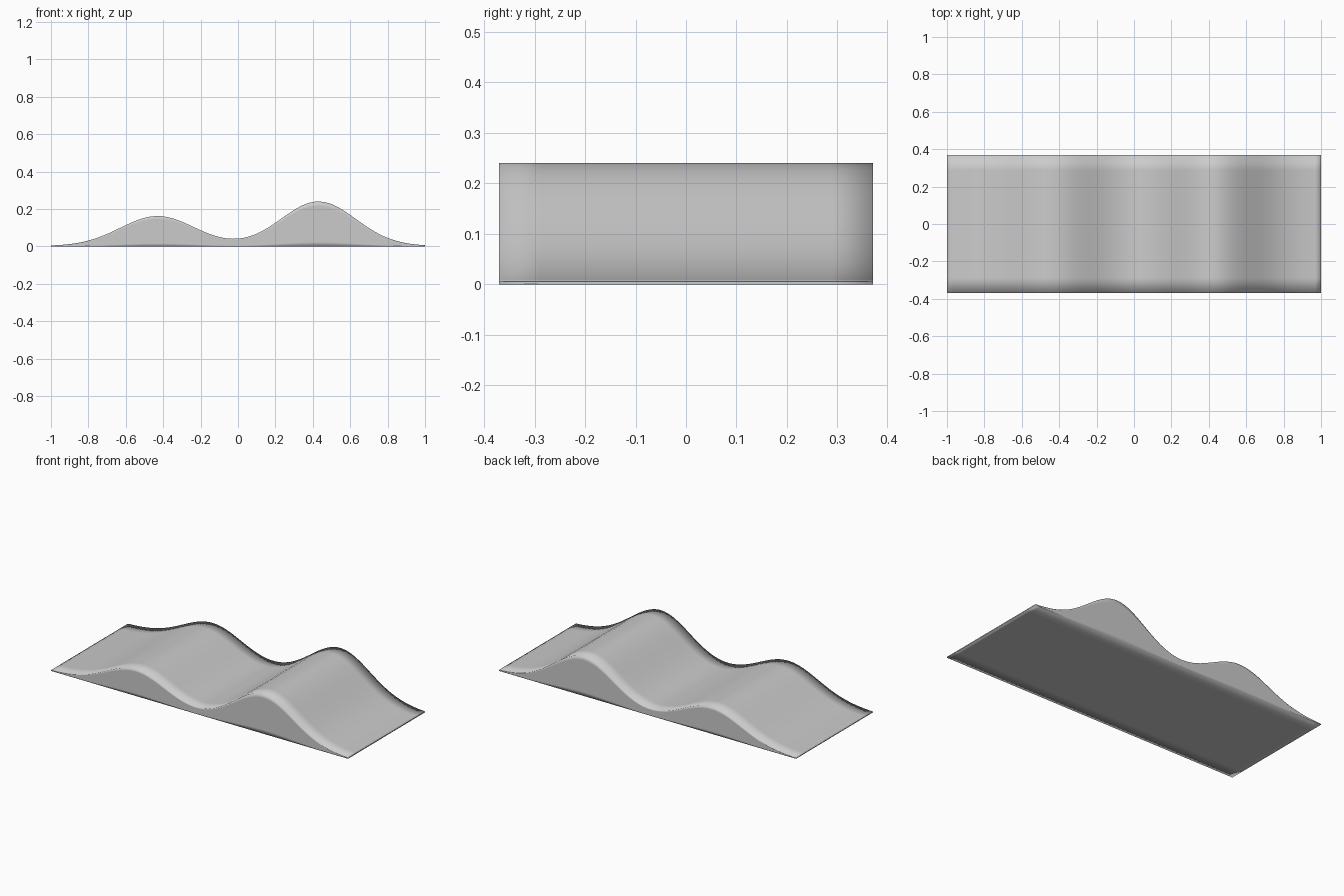
import bpy, bmesh, math
from mathutils import Vector

if "Cube" in bpy.data.objects:
    bpy.data.objects.remove(bpy.data.objects["Cube"])

DEPTH = 0.74


def height(x):
    # two rounded humps, the right one taller
    def hump(centre, peak):
        return peak * math.exp(-((x - centre) / 0.2) ** 2 / 2)
    return 0.002 + hump(-0.43, 0.16) + hump(0.43, 0.238)


def slice_axis(bm, axis, low, high, count):
    normal = Vector((0, 0, 0))
    normal[axis] = 1
    for i in range(1, count):
        point = normal * (low + (high - low) * i / count)
        geom = bm.verts[:] + bm.edges[:] + bm.faces[:]
        bmesh.ops.bisect_plane(bm, geom=geom, dist=1e-6, plane_co=point, plane_no=normal)


# Box divided into a regular grid on every side
bm = bmesh.new()
bmesh.ops.create_cube(bm, size=1)
for v in bm.verts:
    v.co = Vector((v.co.x * 2, v.co.y * DEPTH, v.co.z + 0.5))
slice_axis(bm, 0, -1, 1, 64)
slice_axis(bm, 1, -DEPTH / 2, DEPTH / 2, 9)
slice_axis(bm, 2, 0, 1, 10)

# Shape the top into the wave
for v in bm.verts:
    v.co.z *= height(v.co.x)
for f in bm.faces:
    f.smooth = True
bmesh.ops.recalc_face_normals(bm, faces=bm.faces[:])

mesh = bpy.data.meshes.new("wavy_ramp")
bm.to_mesh(mesh)
bm.free()
ramp = bpy.data.objects.new("wavy_ramp", mesh)
bpy.context.collection.objects.link(ramp)
